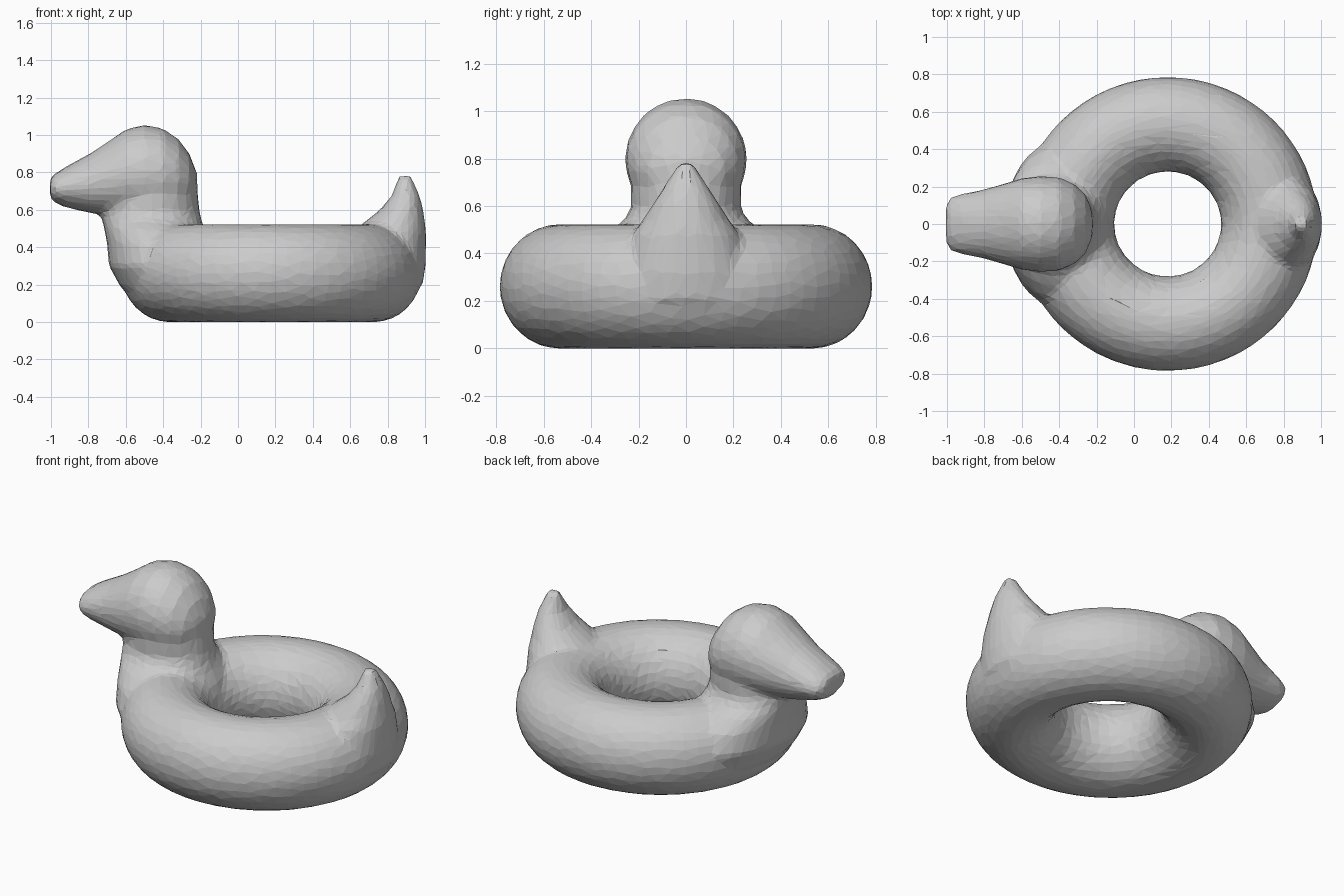
import bpy, bmesh
from math import cos, sin, tau
from mathutils import Vector

cube = bpy.data.objects.get("Cube")
if cube:
    bpy.data.objects.remove(cube, do_unlink=True)

SIDES = 32
bm = bmesh.new()


def skin(rings, closed=False):
    """Bridge equal rings of points into a shell, capped unless closed."""
    loops = [[bm.verts.new(p) for p in ring] for ring in rings]
    pairs = list(zip(loops, loops[1:]))
    if closed:
        pairs.append((loops[-1], loops[0]))
    for a, b in pairs:
        for i in range(len(a)):
            j = (i + 1) % len(a)
            bm.faces.new((a[i], a[j], b[j], b[i]))
    if not closed:
        bm.faces.new(loops[0][::-1])
        bm.faces.new(loops[-1])


def upright(sections):
    """Stack of oval sections: height, x min, x max, half width in y."""
    skin([[Vector(((x0 + x1) / 2 + (x1 - x0) / 2 * cos(tau * i / SIDES),
                   w * sin(tau * i / SIDES), z)) for i in range(SIDES)]
          for z, x0, x1, w in sections])


def lengthwise(sections):
    """Row of oval sections: x, z min, z max, half width in y."""
    skin([[Vector((x, w * cos(tau * i / SIDES),
                   (z0 + z1) / 2 + (z1 - z0) / 2 * sin(tau * i / SIDES)))
           for i in range(SIDES)] for x, z0, z1, w in sections])


# Inflated ring body
rings = []
for k in range(64):
    a = tau * k / 64
    ring = []
    for i in range(SIDES):
        t = tau * i / SIDES
        r = 0.533 + 0.253 * cos(t)
        ring.append(Vector((0.18 + 1.02 * r * cos(a), r * sin(a),
                            0.261 + 0.262 * sin(t))))
    rings.append(ring)
skin(rings, closed=True)

# Chest and neck
upright([(0.03, -0.44, -0.25, 0.20), (0.10, -0.54, -0.18, 0.32),
         (0.19, -0.63, -0.13, 0.42), (0.30, -0.69, -0.11, 0.45),
         (0.42, -0.70, -0.14, 0.40), (0.50, -0.715, -0.18, 0.32),
         (0.54, -0.725, -0.195, 0.26), (0.59, -0.73, -0.205, 0.23),
         (0.66, -0.70, -0.213, 0.235), (0.80, -0.62, -0.22, 0.20)])

# Head tapering into the beak
lengthwise([(-1.005, 0.67, 0.77, 0.10), (-0.985, 0.64, 0.79, 0.14),
            (-0.93, 0.615, 0.825, 0.16), (-0.80, 0.585, 0.895, 0.185),
            (-0.70, 0.57, 0.96, 0.215), (-0.60, 0.55, 1.03, 0.245),
            (-0.50, 0.54, 1.055, 0.257), (-0.40, 0.55, 1.035, 0.25),
            (-0.32, 0.57, 0.98, 0.215), (-0.26, 0.61, 0.90, 0.16),
            (-0.225, 0.69, 0.81, 0.08)])

# Upturned tail
upright([(0.20, 0.68, 0.99, 0.26), (0.32, 0.67, 1.005, 0.26),
         (0.48, 0.66, 1.005, 0.225), (0.53, 0.67, 1.0, 0.19),
         (0.60, 0.76, 0.99, 0.145), (0.68, 0.825, 0.97, 0.095),
         (0.74, 0.845, 0.945, 0.055), (0.78, 0.86, 0.93, 0.035)])

bmesh.ops.recalc_face_normals(bm, faces=bm.faces)
mesh = bpy.data.meshes.new("duck_float")
bm.to_mesh(mesh)
bm.free()
duck = bpy.data.objects.new("duck_float", mesh)
bpy.context.collection.objects.link(duck)

# Plain grey vinyl
grey = (0.6, 0.6, 0.6, 1)
mat = bpy.data.materials.new("plain_grey")
mat.use_nodes = True
mat.diffuse_color = grey
mat.node_tree.nodes["Principled BSDF"].inputs["Base Color"].default_value = grey
mesh.materials.append(mat)

# Fuse the parts into one soft skin, then reduce it to irregular facets
fuse = duck.modifiers.new("fuse", "REMESH")
fuse.mode = "VOXEL"
fuse.voxel_size = 0.02
soften = duck.modifiers.new("soften", "SMOOTH")
soften.factor = 0.5
soften.iterations = 6
facet = duck.modifiers.new("facet", "DECIMATE")
facet.ratio = 0.075
